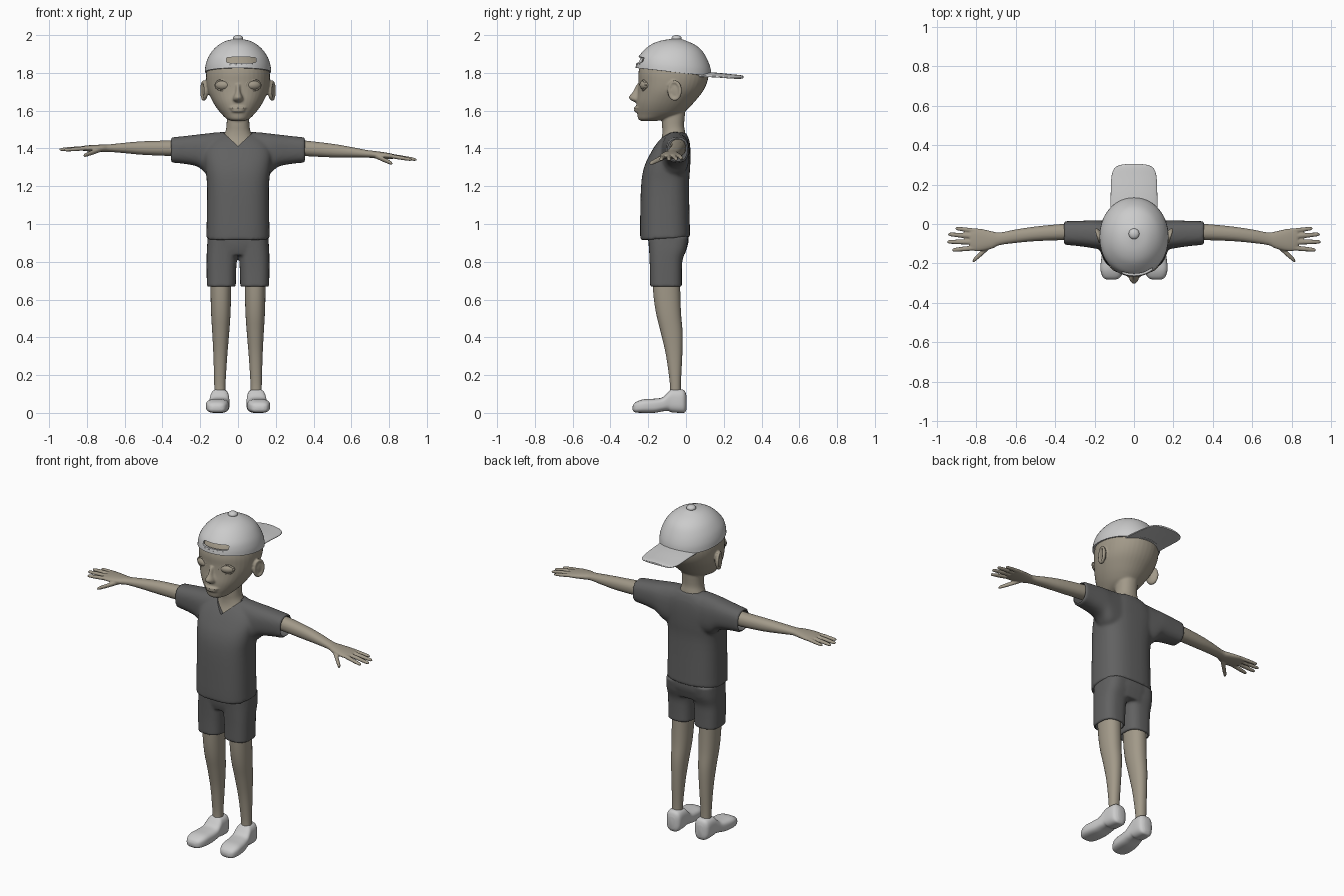
import bpy, bmesh, math
from mathutils import Matrix, Vector

if "Cube" in bpy.data.objects:
    bpy.data.objects.remove(bpy.data.objects["Cube"])


def material(name, rgb):
    m = bpy.data.materials.new(name)
    m.diffuse_color = (*rgb, 1)
    m.use_nodes = True
    m.node_tree.nodes["Principled BSDF"].inputs["Base Color"].default_value = m.diffuse_color
    return m


SKIN = material("skin", (0.36, 0.32, 0.25))
DARK = material("dark_cloth", (0.12, 0.12, 0.12))


def finish(name, bm, mat=None):
    bmesh.ops.recalc_face_normals(bm, faces=bm.faces)
    me = bpy.data.meshes.new(name)
    bm.to_mesh(me)
    bm.free()
    ob = bpy.data.objects.new(name, me)
    bpy.context.collection.objects.link(ob)
    if mat:
        me.materials.append(mat)
    return smooth(ob)


def select(*obs):
    bpy.ops.object.select_all(action='DESELECT')
    for o in obs:
        o.select_set(True)
    bpy.context.view_layer.objects.active = obs[0]


def smooth(ob, angle=50):
    select(ob)
    bpy.ops.object.shade_smooth_by_angle(angle=math.radians(angle))
    return ob


def spline(keys, n):
    out = []
    for i in range(len(keys) - 1):
        a, b, c, d = (keys[min(max(i + k, 0), len(keys) - 1)] for k in (-1, 0, 1, 2))
        for j in range(n):
            t = j / n
            out.append([0.5 * (2*q + (r-p)*t + (2*p-5*q+4*r-s)*t*t + (3*q-p-3*r+s)*t**3)
                        for p, q, r, s in zip(a, b, c, d)])
    return out + [list(keys[-1])]


def loft(name, axis, keys, mat=None, p=2.2, s=1, seg=40, n=4, bottom=True, tilt_at=0):
    """Rings (t, u0, u1, v0, v1[, tilt]) along an axis; s=-1 mirrors in x."""
    bm = bmesh.new()
    rings = []
    for t, u0, u1, v0, v1, *tilt in spline(keys, n):
        ring = []
        for i in range(seg):
            a = 2 * math.pi * i / seg
            c, d = math.cos(a), math.sin(a)
            u = (u0+u1)/2 + (u1-u0)/2 * math.copysign(abs(c)**(2/p), c)
            v = (v0+v1)/2 + (v1-v0)/2 * math.copysign(abs(d)**(2/p), d)
            w = t + (tilt[0] * (v - tilt_at) if tilt else 0)
            x, y, z = {'X': (w, u, v), 'Y': (u, w, v), 'Z': (u, v, w)}[axis]
            ring.append(bm.verts.new((s * x, y, z)))
        rings.append(ring)
    for a, b in zip(rings, rings[1:]):
        for i in range(seg):
            j = (i + 1) % seg
            bm.faces.new((a[i], a[j], b[j], b[i]))
    if bottom:
        bm.faces.new(rings[0])
    bm.faces.new(rings[-1])
    return finish(name, bm, mat)


def sym(rows):
    return [(r[0], -r[1], *r[1:]) for r in rows]


def ball(name, loc, r, mat=None, rot=0):
    bm = bmesh.new()
    bmesh.ops.create_uvsphere(bm, u_segments=32, v_segments=16, radius=1)
    bm.transform(Matrix.Translation(loc) @ Matrix.Rotation(rot, 4, 'Z') @ Matrix.Diagonal((*r, 1)))
    return finish(name, bm, mat)


def oval_ring(name, loc, ru, rv, minor, mat, rot):
    """Oval tube standing in the local x-z plane."""
    bm = bmesh.new()
    vs = []
    for i in range(40):
        a = i * math.pi / 20
        c, d = math.cos(a), math.sin(a)
        vs.append([bm.verts.new(((ru + minor*math.cos(b))*c, minor*math.sin(b), (rv + minor*math.cos(b))*d))
                   for b in (k * math.pi / 5 for k in range(10))])
    for i in range(40):
        for k in range(10):
            a, b, l = vs[i], vs[(i+1) % 40], (k+1) % 10
            bm.faces.new((a[k], a[l], b[l], b[k]))
    bm.transform(Matrix.Translation(loc) @ Matrix.Rotation(rot, 4, 'Z'))
    return finish(name, bm, mat)


def apply(ob, kind, **props):
    m = ob.modifiers.new(kind, kind)
    for k, v in props.items():
        setattr(m, k, v)
    select(ob)
    bpy.ops.object.modifier_apply(modifier=m.name)


def fuse(name, obs, voxel, rounds=4):
    select(*obs)
    bpy.ops.object.join()
    ob = obs[0]
    ob.name = name
    apply(ob, 'REMESH', mode='VOXEL', voxel_size=voxel, use_smooth_shade=True)
    apply(ob, 'SMOOTH', factor=0.5, iterations=rounds)
    return ob


def cut(ob, cutter):
    cutter.hide_render = True
    apply(ob, 'BOOLEAN', operation='DIFFERENCE', object=cutter, solver='EXACT')
    bpy.data.objects.remove(cutter)


# head, neck and upper chest
parts = [loft("head", 'Z', sym([
    (1.545, .03, -.235, -.16), (1.555, .058, -.252, -.11), (1.58, .085, -.258, -.03),
    (1.61, .11, -.262, .01), (1.65, .135, -.262, .048), (1.70, .158, -.255, .088),
    (1.75, .168, -.252, .112), (1.80, .168, -.252, .12), (1.85, .155, -.238, .11),
    (1.89, .13, -.21, .08), (1.93, .085, -.16, .03), (1.95, .03, -.09, -.02)]), SKIN, p=2.1)]
parts.append(loft("neck", 'Z', sym([
    (1.34, .11, -.18, -.01), (1.40, .10, -.15, -.005), (1.45, .085, -.13, 0), (1.49, .067, -.125, -.005),
    (1.53, .06, -.127, -.01), (1.63, .06, -.127, 0)]), SKIN))
parts.append(loft("nose", 'Z', sym([
    (1.645, .014, -.272, -.22), (1.655, .027, -.291, -.22), (1.672, .025, -.303, -.22),
    (1.70, .014, -.282, -.22), (1.74, .012, -.262, -.22)]), SKIN, p=2))
for z, w in ((1.615, .045), (1.599, .038)):
    parts.append(ball("lip", (0, -.254, z), (w, .023, .008), SKIN))
for s in (-1, 1):
    parts.append(ball("ear_disc", (s*.174, -.06, 1.705), (.012, .036, .048), SKIN, -s*.3))
    parts.append(oval_ring("ear_rim", (s*.182, -.06, 1.706), .031, .046, .009, SKIN, math.pi/2 - s*.3))
fuse("head_and_neck", parts, .006, 3)

# eyes with lids
for s in (-1, 1):
    ball("eye", (s*.08, -.216, 1.735), (.043, .028, .027), SKIN, s*.3)
    oval_ring("eyelid", (s*.08, -.229, 1.735), .042, .027, .005, SKIN, s*.35)

# backwards cap: shell, front opening, studs, button, brim
cap = loft("cap", 'Z', sym([
    (1.805, .175, -.267, .135, -.11), (1.84, .172, -.262, .13, -.08), (1.88, .159, -.25, .112, -.04),
    (1.92, .133, -.222, .083, 0), (1.95, .10, -.185, .045, 0), (1.97, .062, -.135, 0, 0),
    (1.981, .012, -.07, -.03, 0)]), p=2.05, seg=56, bottom=False, tilt_at=-.07)
apply(cap, 'SOLIDIFY', thickness=.012, offset=-1)
cut(cap, loft("slot_cutter", 'Y', [(-.32, -.062, .095, 1.853, 1.883), (-.19, -.062, .095, 1.853, 1.883)], p=6))
smooth(cap, 40)
for i in range(5):
    x = -.04 + .028 * i
    ball("cap_stud", (x, -.066 - .196*math.sqrt(1 - (x/.172)**2), 1.845), (.005, .004, .005))
ball("cap_button", (0, -.05, 1.983), (.027, .027, .017))
brim = loft("cap_brim", 'Y', [
    (.05, -.12, .12, 1.79, 1.807), (.15, -.118, .118, 1.786, 1.802), (.24, -.114, .114, 1.779, 1.793),
    (.28, -.10, .10, 1.775, 1.789), (.297, -.075, .075, 1.773, 1.786), (.305, -.03, .03, 1.773, 1.783)],
    p=4, seg=64)
for v in brim.data.vertices:
    v.co.z -= v.co.x ** 2

# shirt: torso and cross bar of sleeves, then neckline and sleeve openings
torso = loft("torso", 'Z', sym([
    (.922, .168, -.242, .022, .06), (1.0, .166, -.243, .02, 0), (1.2, .164, -.238, .016, 0),
    (1.30, .174, -.222, .022, 0), (1.38, .18, -.185, .024, 0), (1.44, .15, -.145, .018, 0),
    (1.484, .08, -.10, 0, 0)]), DARK, p=2.6, tilt_at=-.11)
side = [(.08, -.13, .015, 1.25, 1.487), (.16, -.13, .017, 1.26, 1.48),
        (.21, -.122, .018, 1.302, 1.474), (.28, -.112, .016, 1.318, 1.466), (.355, -.105, .014, 1.325, 1.458)]
bar = loft("sleeves", 'X', [(-r[0], *r[1:]) for r in reversed(side)] + side, DARK, p=2.5)
shirt = fuse("shirt", [torso, bar], .009, 5)
bm = bmesh.new()
profile = [(0, 1.413), (.088, 1.492), (.088, 1.6), (-.088, 1.6), (-.088, 1.492)]
f = bm.faces.new([bm.verts.new((x, -.4, z)) for x, z in profile])
g = bmesh.ops.extrude_face_region(bm, geom=[f])
bmesh.ops.translate(bm, vec=(0, .33, 0), verts=[v for v in g['geom'] if isinstance(v, bmesh.types.BMVert)])
cut(shirt, finish("neckline_cutter", bm))
for s in (-1, 1):
    cut(shirt, loft("sleeve_cutter", 'X', [(.29, -.097, .006, 1.333, 1.45), (.42, -.097, .006, 1.333, 1.45)], s=s))
smooth(shirt)

# shorts with open leg holes
parts = [loft("pelvis", 'Z', sym([
    (.835, .155, -.185, -.008), (.87, .16, -.195, .004), (.91, .16, -.20, .014), (.96, .155, -.20, .012)]),
    DARK, p=2.6)]
for s in (-1, 1):
    parts.append(loft("shorts_leg", 'Z', [
        (.668, .012, .165, -.19, -.022), (.75, .01, .166, -.191, -.022), (.81, .006, .166, -.193, -.018),
        (.87, 0, .165, -.196, .002), (.93, 0, .16, -.20, .012)], DARK, p=2.7, s=s))
shorts = fuse("shorts", parts, .008, 3)
for s in (-1, 1):
    cut(shorts, loft("leg_hole_cutter", 'Z', [
        (.6, .022, .156, -.181, -.031), (.72, .022, .156, -.181, -.031)], p=2.6, s=s))
smooth(shorts)

# legs, shoes, arms with hands
FINGERS = [((.80, -.035, 1.392), (.905, -.022, 1.384), .012), ((.81, -.062, 1.393), (.942, -.052, 1.383), .013),
           ((.81, -.092, 1.393), (.947, -.09, 1.382), .013), ((.80, -.12, 1.392), (.922, -.132, 1.38), .013),
           ((.725, -.105, 1.388), (.818, -.189, 1.352), .016)]
for s, name in ((-1, "left"), (1, "right")):
    loft(name + "_leg", 'Z', [
        (.10, .067, .125, -.085, -.027), (.16, .066, .126, -.086, -.027), (.30, .057, .13, -.105, -.02),
        (.42, .047, .136, -.132, -.018), (.52, .04, .142, -.157, -.026), (.62, .037, .145, -.172, -.03),
        (.75, .035, .147, -.18, -.032)], SKIN, s=s)
    loft(name + "_shoe", 'Y', [
        (-.282, .095, .135, .015, .035), (-.27, .07, .157, .003, .054), (-.23, .052, .17, 0, .071),
        (-.17, .047, .165, 0, .075), (-.125, .045, .156, .008, .082), (-.095, .046, .15, .01, .11),
        (-.075, .047, .147, .003, .125), (-.025, .048, .143, 0, .125), (-.006, .057, .133, .003, .115),
        (.003, .075, .115, .02, .09)], p=2.9, s=s)
    hand = [loft("arm", 'X', [
        (.27, -.085, -.002, 1.36, 1.445), (.36, -.082, 0, 1.36, 1.442), (.5, -.087, -.013, 1.363, 1.435),
        (.6, -.096, -.028, 1.37, 1.425), (.68, -.107, -.043, 1.375, 1.415), (.72, -.125, -.037, 1.374, 1.413),
        (.78, -.137, -.024, 1.375, 1.409), (.82, -.134, -.024, 1.378, 1.404), (.832, -.12, -.035, 1.383, 1.4)],
        SKIN, s=s)]
    for a, b, r in FINGERS:
        keys = []
        for t, k in ((0, 1), (.5, .95), (.85, .8), (.96, .6), (1, .2)):
            q = Vector(a).lerp(Vector(b), t)
            keys.append((q.x, q.y - r*k, q.y + r*k, q.z - r*k*.85, q.z + r*k*.85))
        hand.append(loft("finger", 'X', keys, SKIN, p=2, s=s, seg=16))
    arm = fuse(name + "_arm", hand, .0045, 2)
    for v in arm.data.vertices:
        v.co.z += (.02 if s < 0 else -.07) * (abs(v.co.x) - .35)
